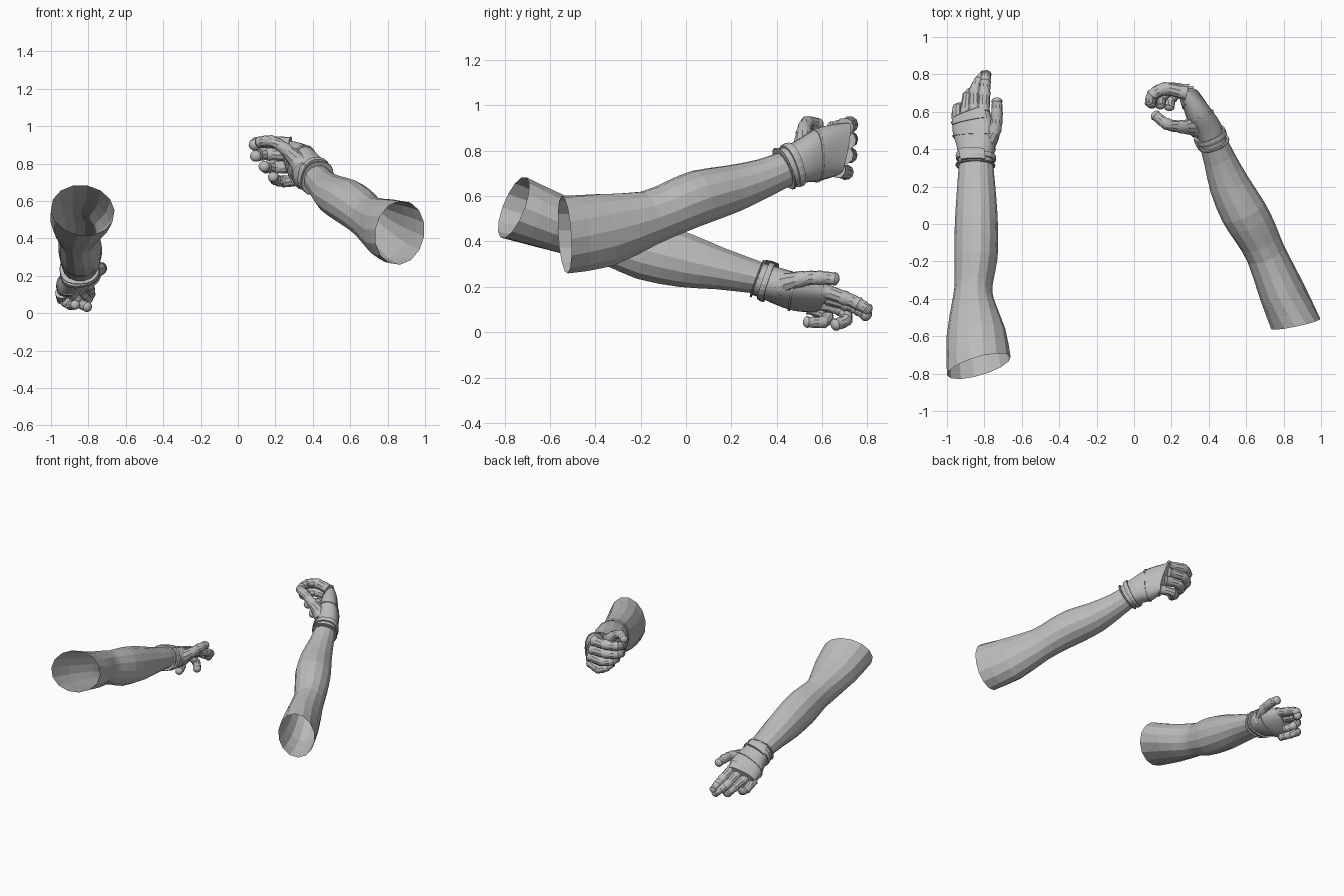
import bpy, bmesh, math
from mathutils import Vector as V

if "Cube" in bpy.data.objects:
    bpy.data.objects.remove(bpy.data.objects["Cube"], do_unlink=True)

grey = bpy.data.materials.new("plain_grey")
grey.use_nodes = True
COLOUR = (0.5, 0.5, 0.5, 1)
grey.diffuse_color = COLOUR
grey.node_tree.nodes["Principled BSDF"].inputs["Base Color"].default_value = COLOUR


def resolve(sections):
    """Turn (centre, side vector, thickness) into rings of (centre, side, up)."""
    cs = [V(s[0]) for s in sections]
    rings = []
    for i, (c, side, thick) in enumerate(sections):
        t = (cs[min(i + 1, len(cs) - 1)] - cs[max(i - 1, 0)]).normalized()
        rings.append((V(c), V(side), t.cross(V(side)).normalized() * -thick))
    return rings


def spline(a, b, c, d, f):
    return 0.5 * (2 * b + (c - a) * f + (2 * a - 5 * b + 4 * c - d) * f * f
                  + (3 * b - a - 3 * c + d) * f ** 3)


def sample(items, t):
    """Smoothly interpolated ring at position t, where 1 is one section."""
    n = len(items) - 1
    i = max(0, min(int(t), n - 1))
    p = [items[max(0, min(n, i + k))] for k in (-1, 0, 1, 2)]
    return tuple(spline(*[q[j] for q in p], t - i) for j in range(len(items[0])))


def refine(rings, steps):
    n = (len(rings) - 1) * steps
    return [sample(rings, k / steps) for k in range(n + 1)]


def loft(name, rings, sides=14, caps=False, arc=None, power=1.0, smooth=False):
    """Skin a row of elliptical rings, or of arcs given in degrees."""
    bm = bmesh.new()
    start, end = arc or (0, 360)
    rows = []
    for c, s, u in rings:
        row = []
        for k in range(sides + (1 if arc else 0)):
            a = math.radians(start + (end - start) * k / sides)
            x, y = math.cos(a), math.sin(a)
            x = math.copysign(abs(x) ** power, x)
            y = math.copysign(abs(y) ** power, y)
            row.append(bm.verts.new(c + s * x + u * y))
        rows.append(row)
    for p, q in zip(rows, rows[1:]):
        for k in range(sides):
            m = k + 1 if arc else (k + 1) % sides
            bm.faces.new((p[k], p[m], q[m], q[k]))
    if caps:
        bm.faces.new(rows[0][::-1])
        bm.faces.new(rows[-1])
    bmesh.ops.recalc_face_normals(bm, faces=bm.faces)
    mesh = bpy.data.meshes.new(name)
    bm.to_mesh(mesh)
    bm.free()
    ob = bpy.data.objects.new(name, mesh)
    bpy.context.collection.objects.link(ob)
    mesh.materials.append(grey)
    if smooth:
        bpy.ops.object.select_all(action='DESELECT')
        ob.select_set(True)
        bpy.context.view_layer.objects.active = ob
        bpy.ops.object.shade_smooth_by_angle(angle=math.radians(35))
    return ob


def band(name, rings, t0, t1, grow=0.008, arc=None, power=0.85):
    """Raised strip wrapped around a lofted part."""
    out = []
    for t, g in ((t0, -0.004), (t0, grow), ((t0 + t1) / 2, grow * 1.2), (t1, grow), (t1, -0.004)):
        c, s, u = sample(rings, t)
        out.append((c, s * (1 + g / s.length), u * (1 + g / u.length)))
    loft(name, out, 20, arc=arc, power=power)


def finger(name, points, radius, axis, root=1.0):
    """Tapered tube with swollen joints, a fabric crease and a rounded tip."""
    pts = [(V(p),) for p in points]
    steps, n = 5, len(points) - 1
    path, radii = [], []
    for k in range(n * steps + 1):
        t = k / steps
        joint = 0.10 if k % steps == 0 else (-0.05 if k % steps in (1, 4) else 0)
        base = radius * (1 - 0.22 * t / n)
        path.append(sample(pts, t)[0])
        radii.append(base * (1 + joint) * (1 + (root - 1) * max(0, 1 - t)))
    tip = (path[-1] - path[-2]).normalized()
    last = radii[-1]
    for f in (0.5, 0.85, 1.0):
        path.append(path[n * steps] + tip * last * f * 0.7)
        radii.append(last * math.sqrt(max(0.06, 1 - f * f)))
    sections = []
    for i, p in enumerate(path):
        t = path[min(i + 1, len(path) - 1)] - path[max(i - 1, 0)]
        t.normalize()
        side = V(axis) - t * t.dot(V(axis))
        sections.append((p, side.normalized() * radii[i], radii[i]))
    loft(name, resolve(sections), 10, caps=True, smooth=True)


def build_arm(side, arm, palm, axis, digits, thumb):
    rings = resolve(arm)
    loft(side + "_arm", refine(rings, 2), 14)
    hand = resolve(palm)
    loft(side + "_palm", refine(hand, 5), 18, caps=True, power=0.85, smooth=True)
    # Cuff, wrist strap and glove seams
    band(side + "_cuff_edge", hand, 0.0, 0.14, 0.012)
    band(side + "_wrist_strap", hand, 0.42, 0.68, 0.010)
    band(side + "_strap_tab", hand, 0.2, 0.8, 0.016, arc=(60, 130))
    band(side + "_palm_seam", hand, 1.75, 1.85, 0.005)
    band(side + "_knuckle_guard", hand, 2.45, 2.9, 0.007, arc=(30, 150))
    # Fingers and thumb
    for label, (radius, *points) in digits.items():
        finger(f"{side}_{label}_finger", points, radius, axis)
    finger(side + "_thumb", thumb, 0.036, axis, root=1.5)


# Right arm: palm turned inward, fingers loosely open
build_arm(
    "right",
    [((-.83, -.76, .55), (.17, .05, 0), .145),
     ((-.845, -.58, .485), (.157, .02, 0), .128),
     ((-.86, -.4, .43), (.11, 0, 0), .12),
     ((-.857, -.32, .405), (.102, 0, 0), .118),
     ((-.845, -.18, .362), (.116, 0, 0), .135),
     ((-.843, 0, .315), (.115, 0, 0), .122),
     ((-.843, .15, .28), (.106, 0, 0), .095),
     ((-.845, .34, .235), (.09, 0, 0), .07)],
    [((-.848, .31, .238), (.092, 0, .005), .074),
     ((-.845, .40, .205), (.098, 0, .03), .075),
     ((-.855, .49, .175), (.108, .01, .05), .066),
     ((-.875, .60, .145), (.088, .035, .04), .042)],
    (.09, .035, .045),
    {"index": (.034, (-.805, .60, .185), (-.80, .70, .15), (-.795, .76, .125), (-.79, .80, .10)),
     "middle": (.034, (-.85, .60, .16), (-.85, .71, .125), (-.825, .765, .10), (-.80, .795, .075)),
     "ring": (.033, (-.90, .58, .13), (-.885, .685, .10), (-.845, .705, .055), (-.805, .66, .033)),
     "little": (.031, (-.945, .54, .11), (-.94, .62, .075), (-.895, .605, .045), (-.87, .535, .045))},
    [(-.79, .42, .21), (-.742, .51, .235), (-.733, .59, .24), (-.733, .655, .235)])

# Left arm: raised, hand curled into a loose grip
build_arm(
    "left",
    [((.865, -.535, .43), (.13, .03, -.02), .173),
     ((.79, -.36, .45), (.115, .045, 0), .165),
     ((.705, -.16, .505), (.098, .042, 0), .122),
     ((.645, -.04, .555), (.107, .048, 0), .12),
     ((.585, .065, .597), (.112, .052, 0), .121),
     ((.51, .21, .635), (.10, .042, 0), .105),
     ((.455, .35, .683), (.078, .035, 0), .085),
     ((.41, .47, .735), (.065, .03, 0), .076)],
    [((.425, .43, .72), (.02, -.03, .078), .074),
     ((.395, .51, .752), (.015, -.02, .092), .074),
     ((.345, .59, .785), (0, 0, .118), .07),
     ((.295, .70, .81), (-.03, .02, .115), .045)],
    (-.03, .03, .11),
    {"index": (.037, (.28, .70, .905), (.165, .722, .915), (.10, .69, .91), (.088, .645, .90)),
     "middle": (.037, (.29, .71, .845), (.165, .722, .85), (.105, .685, .845), (.095, .64, .84)),
     "ring": (.036, (.31, .70, .78), (.205, .72, .78), (.15, .68, .78), (.14, .635, .785)),
     "little": (.034, (.33, .67, .715), (.245, .705, .705), (.20, .67, .715), (.188, .625, .73))},
    [(.33, .52, .80), (.25, .52, .88), (.175, .535, .92), (.115, .58, .915)])
